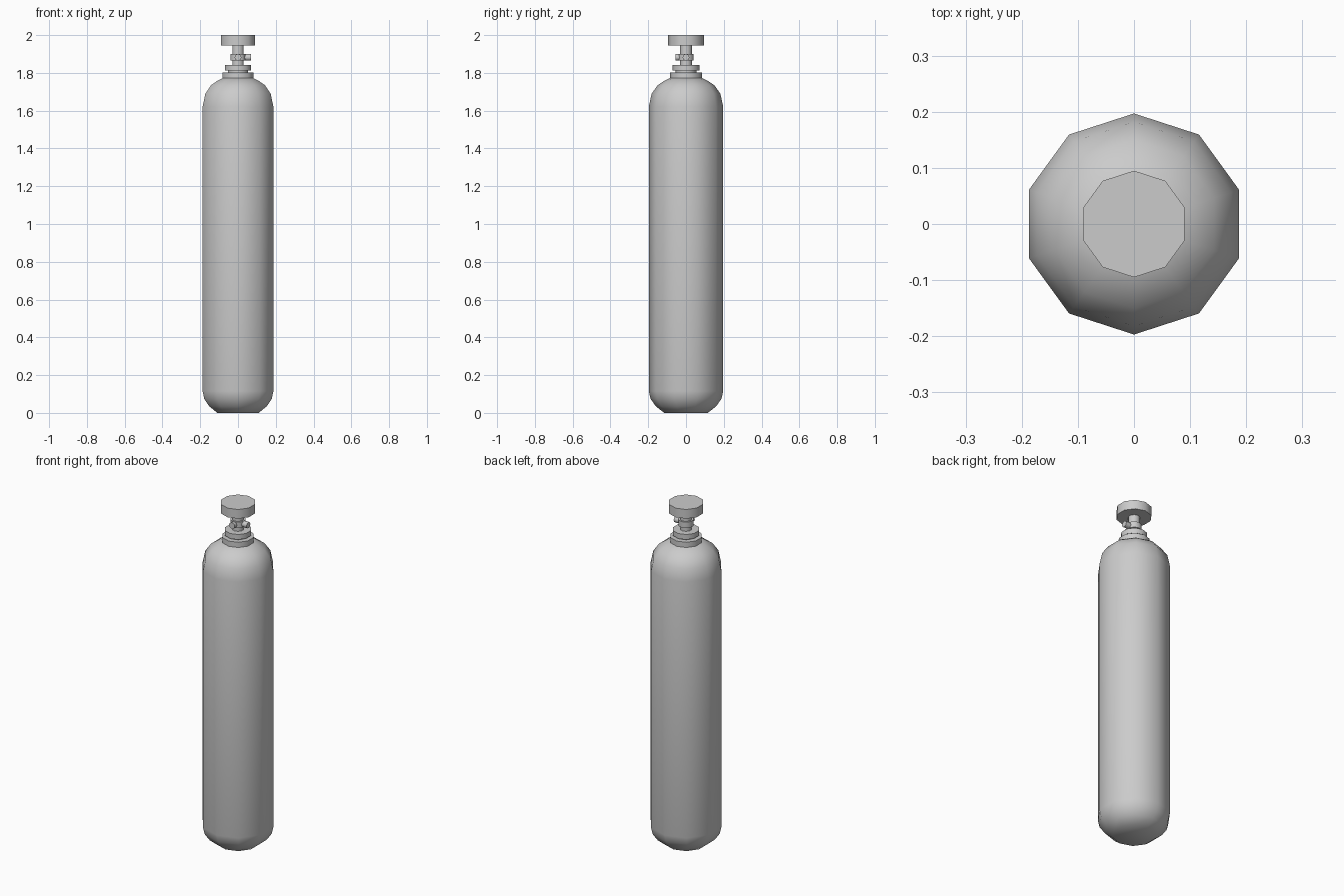
import bpy, math

if "Cube" in bpy.data.objects:
    bpy.data.objects.remove(bpy.data.objects["Cube"])

SIDES = 10

def lathe(name, profile, sides=SIDES, smooth=80):
    """Revolve (radius, z) points into a capped solid with a corner facing +y."""
    verts, faces = [], []
    for r, z in profile:
        for i in range(sides):
            a = math.pi / 2 + 2 * math.pi * i / sides
            verts.append((r * math.cos(a), r * math.sin(a), z))
    for k in range(len(profile) - 1):
        for i in range(sides):
            j = (i + 1) % sides
            faces.append((k * sides + i, k * sides + j,
                          (k + 1) * sides + j, (k + 1) * sides + i))
    faces.append(tuple(reversed(range(sides))))
    faces.append(tuple(range((len(profile) - 1) * sides, len(profile) * sides)))
    mesh = bpy.data.meshes.new(name)
    mesh.from_pydata(verts, [], faces)
    obj = bpy.data.objects.new(name, mesh)
    bpy.context.collection.objects.link(obj)
    bpy.ops.object.select_all(action='DESELECT')
    obj.select_set(True)
    bpy.context.view_layer.objects.active = obj
    bpy.ops.object.shade_smooth_by_angle(angle=math.radians(smooth))
    return obj

# Tank with rounded shoulder and base
lathe("tank", [(0.115, 0), (0.16, 0.035), (0.188, 0.075), (0.197, 0.115),
               (0.197, 1.62), (0.182, 1.69), (0.15, 1.735),
               (0.115, 1.758), (0.08, 1.775)])

# Stepped neck
lathe("neck_collar", [(0.086, 1.768), (0.086, 1.803)], smooth=40)
lathe("neck_spacer", [(0.055, 1.80), (0.055, 1.822)], smooth=40)
lathe("neck_flange", [(0.072, 1.812), (0.072, 1.842)], smooth=40)

# Valve stem and the ring around it
lathe("valve_stem", [(0.032, 1.84), (0.032, 1.95)])
lathe("valve_ring", [(0.041, 1.865), (0.041, 1.9)], smooth=40)

# Side outlets, one to the right and one to the front
for name, angle, reach in (("outlet_right", 0, 0.068), ("outlet_front", -math.pi / 2, 0.056)):
    mid = (0.02 + reach) / 2
    bpy.ops.mesh.primitive_cylinder_add(
        vertices=SIDES, radius=0.018, depth=reach - 0.02,
        location=(mid * math.cos(angle), mid * math.sin(angle), 1.882),
        rotation=(0, math.pi / 2, angle))
    bpy.context.object.name = name
    bpy.ops.object.shade_smooth_by_angle(angle=math.radians(40))

# Hand wheel
lathe("hand_wheel", [(0.095, 1.946), (0.095, 2.0)], smooth=40)
